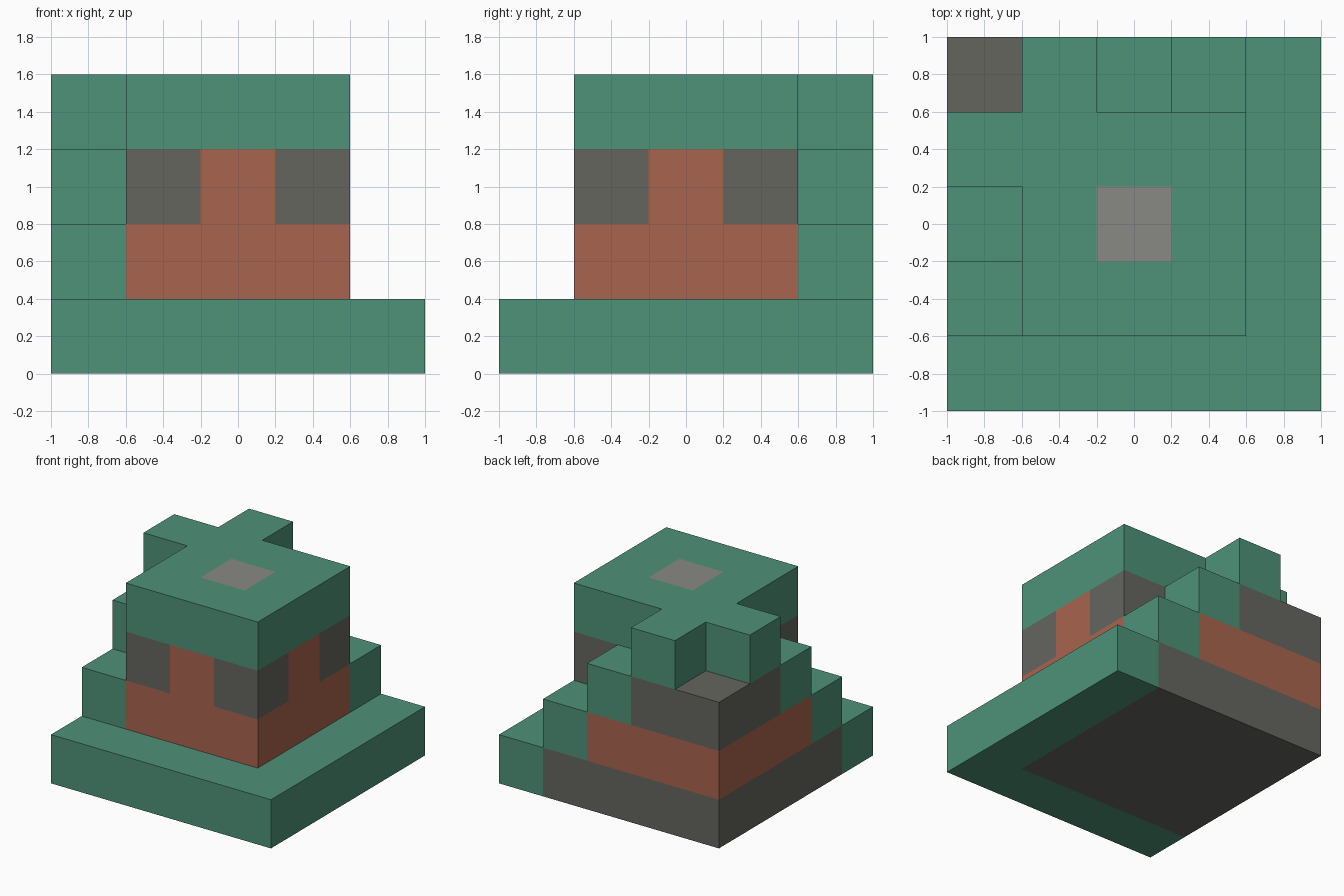
import bpy
import bmesh
from mathutils import Vector

if "Cube" in bpy.data.objects:
    bpy.data.objects.remove(bpy.data.objects["Cube"], do_unlink=True)

CELL = 0.4
ORIGIN = Vector((-1, -1, 0))


def make_material(name, hex_code):
    """Flat material from an sRGB hex code, stored as linear values."""
    srgb = [c / 255 for c in bytes.fromhex(hex_code)]
    linear = [c / 12.92 if c < 0.04 else ((c + 0.055) / 1.055) ** 2.4 for c in srgb]
    mat = bpy.data.materials.new(name)
    mat.use_nodes = True
    mat.diffuse_color = (*linear, 1)
    bsdf = mat.node_tree.nodes["Principled BSDF"]
    bsdf.inputs["Base Color"].default_value = (*linear, 1)
    bsdf.inputs["Roughness"].default_value = 0.9
    return mat


green = make_material("green", "4E9279")
brick = make_material("brick red", "A9654E")
stone = make_material("dark stone", "65655F")
cap = make_material("light grey", "888885")


def block(x0, x1, y0, y1, layer):
    """Set of grid cells in one layer, end values excluded."""
    return {(x, y, layer) for x in range(x0, x1) for y in range(y0, y1)}


# Base slab: stone core with a green border at the front and left
base_core = block(0, 4, 1, 5, 0)
base_border = block(0, 5, 0, 5, 0) - base_core

# Lower walls with a green step at each free end of the corner stair
lower_steps = {(0, 1, 1), (3, 4, 1)}
lower_walls = block(0, 4, 1, 5, 1) - lower_steps

# Upper walls: stone corner posts, brick between them, stair behind
corner_posts = {(x, y, 2) for x in (1, 3) for y in (1, 3)}
upper_walls = block(1, 4, 1, 4, 2) - corner_posts
upper_steps = {(0, 2, 2), (2, 4, 2)}
stair_corner = {(0, 3, 2), (0, 4, 2), (1, 4, 2)}

# Roof slab with a flush centre tile and the two top steps
roof_tile = {(2, 2, 3)}
roof_slab = block(1, 4, 1, 4, 3) - roof_tile
top_steps = {(0, 3, 3), (1, 4, 3)}

parts = [
    ("base_core", base_core, stone),
    ("base_border", base_border, green),
    ("lower_walls", lower_walls, brick),
    ("lower_steps", lower_steps, green),
    ("corner_posts", corner_posts, stone),
    ("upper_walls", upper_walls, brick),
    ("upper_steps", upper_steps, green),
    ("stair_corner", stair_corner, stone),
    ("roof_slab", roof_slab, green),
    ("roof_tile", roof_tile, cap),
    ("top_steps", top_steps, green),
]
solid = set().union(*(cells for _, cells, _ in parts))


def build_part(name, cells, mat):
    """Mesh of the outer faces of the cells; faces against other cells are left out."""
    bm = bmesh.new()
    for cell in sorted(cells):
        centre = ORIGIN + (Vector(cell) + Vector((0.5, 0.5, 0.5))) * CELL
        for axis in range(3):
            for sign in (-1, 1):
                normal = Vector((0, 0, 0))
                normal[axis] = sign
                if tuple(int(c + n) for c, n in zip(cell, normal)) in solid:
                    continue
                u = Vector((0, 0, 0))
                u[(axis + 1) % 3] = 1
                v = normal.cross(u)
                corners = [normal - u - v, normal + u - v, normal + u + v, normal - u + v]
                bm.faces.new([bm.verts.new(centre + c * CELL / 2) for c in corners])
    bmesh.ops.remove_doubles(bm, verts=bm.verts, dist=0.001)
    mesh = bpy.data.meshes.new(name)
    bm.to_mesh(mesh)
    bm.free()
    mesh.materials.append(mat)
    bpy.context.collection.objects.link(bpy.data.objects.new(name, mesh))


for part in parts:
    build_part(*part)
